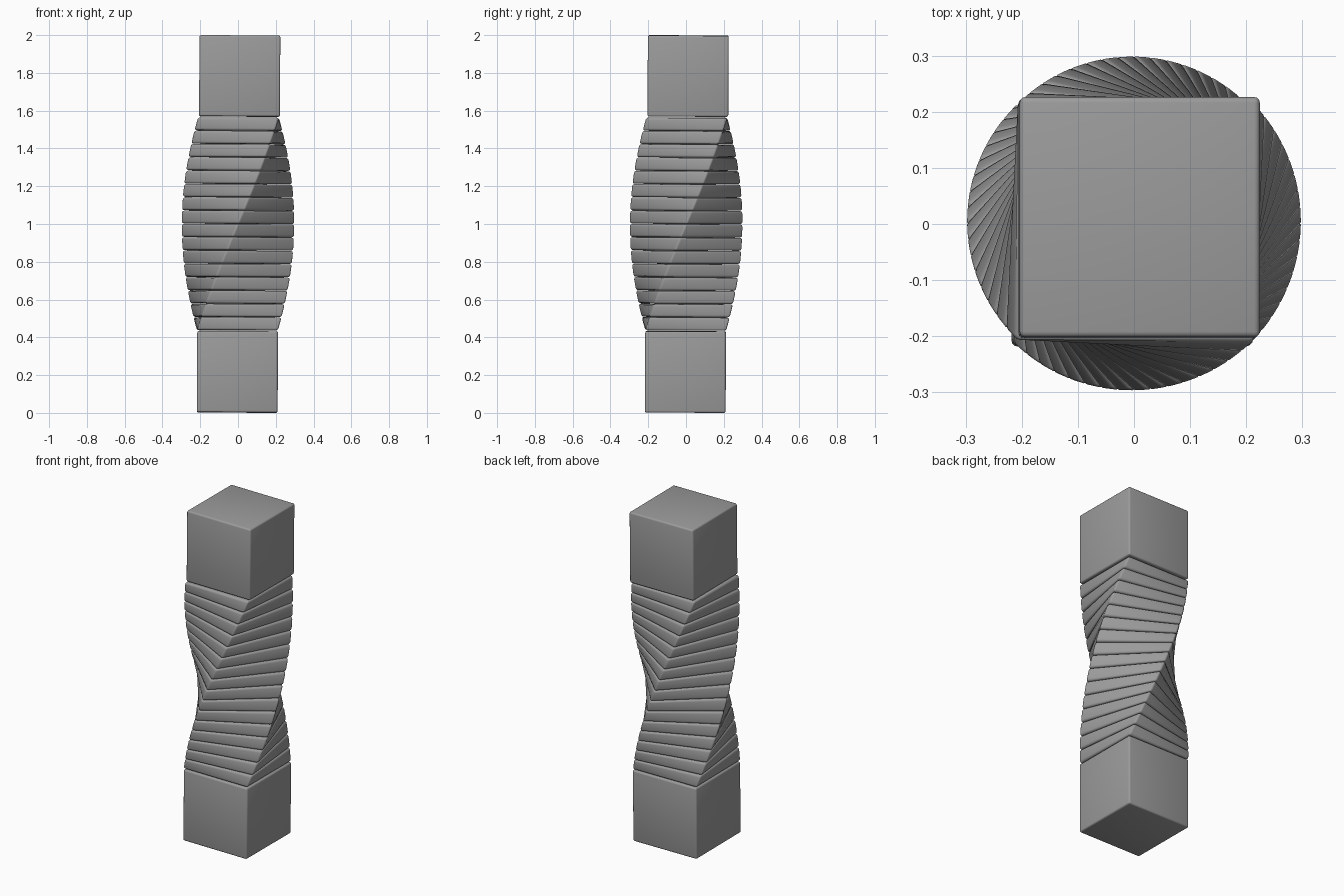
import bpy, bmesh, math
from mathutils import Matrix, Vector

if "Cube" in bpy.data.objects:
    bpy.data.objects.remove(bpy.data.objects["Cube"])

grey = bpy.data.materials.new("stone grey")
grey.diffuse_color = (0.33, 0.33, 0.33, 1)
grey.use_nodes = True
grey.node_tree.nodes["Principled BSDF"].inputs["Base Color"].default_value = grey.diffuse_color

Z0, Z1, COUNT = 0.436, 1.564, 16   # twisted section
HALF = 0.214                       # half width of the shaft


def block(name, z_low, z_high, centre, bevel, twist=False):
    """Bevelled square block, optionally twisted about z by its height."""
    bm = bmesh.new()
    bmesh.ops.create_cube(bm, size=1)
    bm.transform(Matrix.Translation((0, 0, (z_low + z_high) / 2)) @
                 Matrix.Diagonal((2 * HALF, 2 * HALF, z_high - z_low, 1)))
    bmesh.ops.bevel(bm, geom=bm.edges[:], offset=bevel, segments=3,
                    profile=0.5, affect='EDGES')
    for v in bm.verts:
        if twist:
            a = math.pi / 2 * (v.co.z - Z0) / (Z1 - Z0)
            v.co = Matrix.Rotation(a, 3, 'Z') @ v.co
        # slight lean of the whole column
        mid = (z_low + z_high) / 2
        v.co += Vector((centre[0] + 0.006 * (v.co.z - mid),
                        centre[1] + 0.006 * (v.co.z - mid),
                        -0.005 * (v.co.x + v.co.y)))
    me = bpy.data.meshes.new(name)
    bm.to_mesh(me)
    bm.free()
    me.materials.append(grey)
    ob = bpy.data.objects.new(name, me)
    bpy.context.collection.objects.link(ob)
    bpy.ops.object.select_all(action='DESELECT')
    ob.select_set(True)
    bpy.context.view_layer.objects.active = ob
    bpy.ops.object.shade_smooth_by_angle(angle=math.radians(35))
    return ob


# plain end blocks
block("base_block", 0.002, 0.432, (-0.003, -0.003), 0.010)
block("top_block", 1.569, 1.998, (0.009, 0.011), 0.010)

# twisted stack of slabs
pitch = (Z1 - Z0) / COUNT
for i in range(COUNT):
    z = Z0 + i * pitch
    t = (i + 0.5) / COUNT - 0.5
    block(f"twisted_slab_{i + 1}", z + 0.001, z + pitch - 0.001,
          (0.006 * t, 0.001 + 0.006 * t), 0.012, True)
